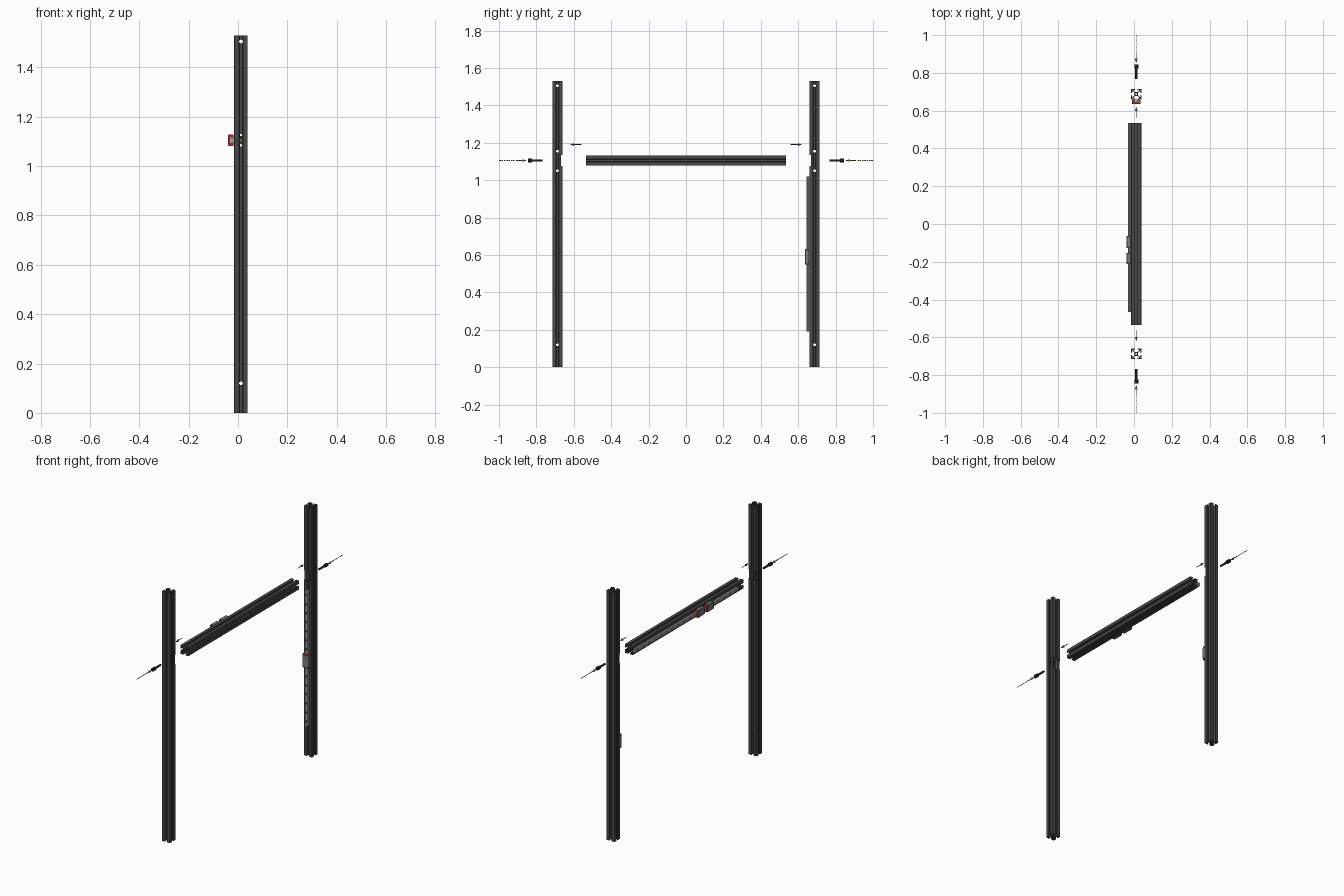
import bpy, bmesh, math
from mathutils import Matrix, Vector

if "Cube" in bpy.data.objects:
    bpy.data.objects.remove(bpy.data.objects["Cube"])

CX, PY, ZB = 0.012, 0.6875, 1.105   # profile centre x, post offset y, beam height
H = 0.0275                          # half width of the slotted profile


def mat(name, rgb):
    m = bpy.data.materials.new(name)
    m.diffuse_color = (*rgb, 1)
    m.use_nodes = True
    m.node_tree.nodes["Principled BSDF"].inputs["Base Color"].default_value = m.diffuse_color
    return m


DARK = mat("dark_aluminium", (0.065, 0.065, 0.068))
BLACK = mat("black_steel", (0.015, 0.015, 0.018))
STEEL = mat("rail_steel", (0.36, 0.36, 0.36))
BODY = mat("carriage_grey", (0.2, 0.2, 0.2))
GREEN = mat("cap_green", (0.03, 0.22, 0.06))
RED = mat("seal_red", (0.6, 0.02, 0.02))
BLUE = mat("arrow_blue", (0.02, 0.16, 0.32))
GOLD = mat("arrow_gold", (0.45, 0.28, 0.05))


def finish(name, bm, m, smooth=False):
    bmesh.ops.recalc_face_normals(bm, faces=bm.faces)
    me = bpy.data.meshes.new(name)
    bm.to_mesh(me)
    bm.free()
    ob = bpy.data.objects.new(name, me)
    bpy.context.collection.objects.link(ob)
    if m:
        me.materials.append(m)
    if smooth:
        bpy.ops.object.select_all(action='DESELECT')
        ob.select_set(True)
        bpy.context.view_layer.objects.active = ob
        bpy.ops.object.shade_smooth_by_angle(angle=math.radians(35))
    return ob


def prism(name, pts, z0, z1, m, mw=Matrix()):
    """Extrude a 2D outline along local z."""
    bm = bmesh.new()
    f = bm.faces.new([bm.verts.new((x, y, z0)) for x, y in pts])
    ext = bmesh.ops.extrude_face_region(bm, geom=[f])["geom"]
    bmesh.ops.translate(bm, vec=(0, 0, z1 - z0),
                        verts=[v for v in ext if isinstance(v, bmesh.types.BMVert)])
    bm.transform(mw)
    return finish(name, bm, m)


def rods(name, segs, m=None, n=20):
    """Cylinders or cones; each item is (start, end, start radius, end radius)."""
    bm = bmesh.new()
    for a, b, r1, r2 in segs:
        a, b = Vector(a), Vector(b)
        rot = Vector((0, 0, 1)).rotation_difference(b - a).to_matrix().to_4x4()
        bmesh.ops.create_cone(bm, cap_ends=True, segments=n, radius1=r1, radius2=r2,
                              depth=(b - a).length,
                              matrix=Matrix.Translation((a + b) / 2) @ rot)
    return finish(name, bm, m, smooth=m is not None)


def rect(x0, x1, y0, y1):
    return [(x0, y0), (x1, y0), (x1, y1), (x0, y1)]


def cut(ob, cutter):
    mod = ob.modifiers.new("cut", 'BOOLEAN')
    mod.operation, mod.solver, mod.object = 'DIFFERENCE', 'EXACT', cutter
    bpy.context.view_layer.objects.active = ob
    bpy.ops.object.modifier_apply(modifier=mod.name)
    bpy.data.objects.remove(cutter, do_unlink=True)


# slotted profile: one side (chamfered corner, T-slot, web) turned four times
side = [(-0.026, H), (-0.0075, H), (-0.0055, H - 0.002), (-0.0055, H - 0.005),
        (-0.015, H - 0.005), (-0.015, 0.018), (-0.007, 0.010)]
side += [(-x, y) for x, y in reversed(side)]
profile = []
for k in range(4):
    c, s = round(math.cos(-k * math.pi / 2)), round(math.sin(-k * math.pi / 2))
    profile += [(x * c - y * s, x * s + y * c) for x, y in side]

# local x -> world z, y -> x, z -> y (turns upright parts along the beam)
ALONG_Y = Matrix(((0, 1, 0, 0), (0, 0, 1, 0), (1, 0, 0, 0), (0, 0, 0, 1)))

# posts with cross-drilled holes and an inner pocket for the beam
for s, tag in ((-1, "front"), (1, "back")):
    post = prism(tag + "_post", profile, 0, 1.53, DARK, Matrix.Translation((CX, s * PY, 0)))
    y = s * PY
    cut(post, rods("bore", [((CX, y, -0.1), (CX, y, 1.6), 0.0045, 0.0045)]))
    cut(post, rods("holes_x", [((CX - 0.1, y, z), (CX + 0.1, y, z), 0.0075, 0.0075)
                               for z in (0.12, 1.05, 1.155, 1.505)]))
    cut(post, rods("holes_y", [((CX, y - 0.1, z), (CX, y + 0.1, z), r, r)
                               for z, r in ((0.12, 0.0075), (1.084, 0.005), (ZB, 0.0075),
                                            (1.126, 0.005), (1.505, 0.0075))]))
    ya, yb = sorted((s * (PY - H - 0.02), s * (PY - H + 0.007)))
    cut(post, prism("pocket", rect(CX - 0.1, CX + 0.1, ya, yb), 1.076, 1.134, None))

    # bolt waiting outside the post
    rods(tag + "_bolt_shank", [((CX, s * 0.768, ZB), (CX, s * 0.825, ZB), 0.006, 0.006)], BLACK)
    head = rods(tag + "_bolt_head", [((CX, s * 0.823, ZB), (CX, s * 0.845, ZB), 0.0105, 0.0105)],
                BLACK)
    cut(head, rods("socket", [((CX, s * 0.835, ZB), (CX, s * 0.86, ZB), 0.005, 0.005)], n=6))

    # gold insertion arrow with a dashed tail
    segs = [((CX, s * 0.853, ZB), (CX, s * 0.875, ZB), 0.0005, 0.007),
            ((CX, s * 0.875, ZB), (CX, s * 0.91, ZB), 0.0025, 0.0025)]
    segs += [((CX, s * (0.916 + i * 0.0123), ZB), (CX, s * (0.924 + i * 0.0123), ZB),
              0.002, 0.002) for i in range(6)]
    segs += [((CX, s * 0.99, ZB), (CX, s * 1.0, ZB), 0.002, 0.002)]
    rods(tag + "_bolt_arrow", segs, GOLD, 12)

    # blue slide arrow
    rods(tag + "_slide_arrow",
         [((CX, s * 0.56, 1.19), (CX, s * 0.60, 1.19), 0.002, 0.002),
          ((CX, s * 0.598, 1.19), (CX, s * 0.619, 1.19), 0.007, 0.0005)], BLUE, 12)

# cross beam
beam = prism("cross_beam", profile, -0.535, 0.535, DARK,
             Matrix.Translation((CX, 0, ZB)) @ ALONG_Y)
cut(beam, rods("bore", [((CX, -0.6, ZB), (CX, 0.6, ZB), 0.0045, 0.0045)]))


def rail_set(tag, z0, z1, count, blocks, mw):
    """Rail on local y = 0 facing -y, with carriages given as (start, end)."""
    half = [(0.0105, 0), (0.0105, -0.006), (0.0085, -0.0085), (0.0105, -0.0115),
            (0.0095, -0.0155)]
    rail = prism(tag + "_rail", half + [(-x, y) for x, y in reversed(half)], z0, z1, STEEL)
    step = (z1 - z0) / count
    cut(rail, rods("bolt_holes", [((0, -0.03, z0 + step * (i + 0.5)),
                                   (0, -0.005, z0 + step * (i + 0.5)), 0.006, 0.006)
                                  for i in range(count)], n=16))
    rail.data.transform(mw)
    # dark screw heads at the bottom of the counterbores
    heads = rods(tag + "_rail_screws", [((0, -0.009, z0 + step * (i + 0.5)),
                                         (0, -0.0045, z0 + step * (i + 0.5)), 0.0055, 0.0055)
                                        for i in range(count)], BLACK, 12)
    heads.data.transform(mw)

    def saddle(w, top, bottom):
        h = [(w, bottom), (w, top + 0.003), (w - 0.003, top)]
        inner = [(-0.0112, bottom), (-0.0112, -0.0162), (0.0112, -0.0162), (0.0112, bottom)]
        return inner + h + [(-x, y) for x, y in reversed(h)]

    for i, (a, b) in enumerate(blocks):
        n = f"{tag}_carriage_{i + 1}"
        prism(n + "_body", saddle(0.0232, -0.0245, -0.003), a + 0.009, b - 0.009, BODY, mw)
        for e, d, t in ((a, 1, "start"), (b, -1, "end")):
            lo, mid, hi = e, e + d * 0.003, e + d * 0.009
            prism(f"{n}_{t}_seal", saddle(0.0225, -0.0238, -0.003), *sorted((lo, mid)), RED, mw)
            prism(f"{n}_{t}_cap", saddle(0.0228, -0.0241, -0.003), *sorted((mid, hi)), GREEN, mw)


# linear rails: upright on the back post, lengthwise on the -x side of the beam
rail_set("post", 0.19, 1.02, 15, [(0.55, 0.632)], Matrix.Translation((CX, PY - H, 0)))
rail_set("beam", -0.465, 0.535, 18, [(-0.127, -0.063), (-0.213, -0.153)],
         Matrix.Translation((CX - H, 0, ZB)) @ ALONG_Y)
